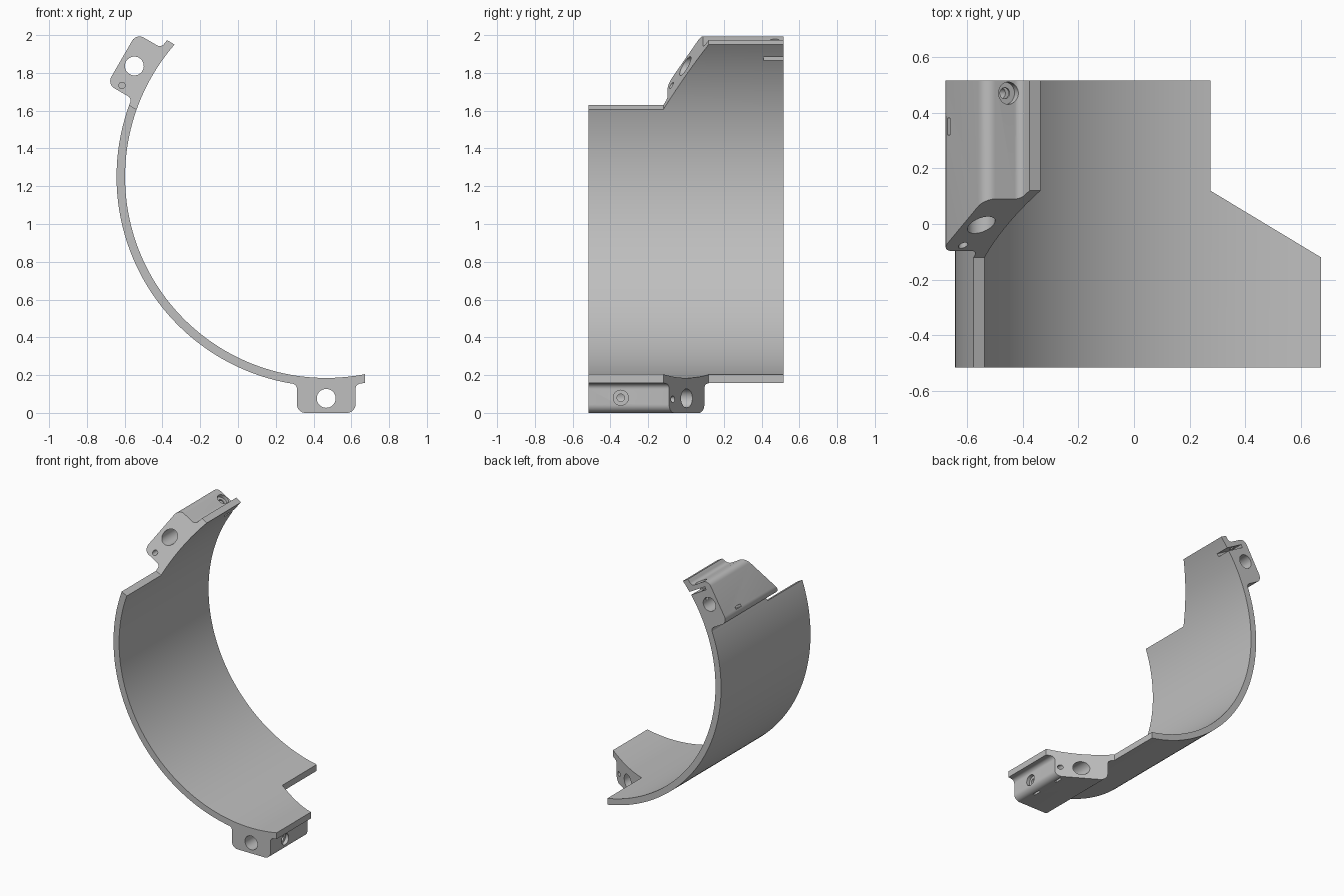
import bpy, bmesh
from math import radians, cos, sin, sqrt, pi
from mathutils import Matrix, Vector

if "Cube" in bpy.data.objects:
    bpy.data.objects.remove(bpy.data.objects["Cube"], do_unlink=True)

# Main dimensions: ring centre, radii, half length, lug sizes
CX, CZ = 0.467, 1.25
R_IN, R_OUT, R_FOOT = 1.065, 1.11, 1.25
HALF = 0.515
END = 0.205
LUG_W, ROUND, FILLET = 0.155, 0.045, 0.028
TURN = radians(120)

grey = bpy.data.materials.new("plain_grey")
grey.use_nodes = True
grey.diffuse_color = (0.52, 0.52, 0.52, 1)
grey.node_tree.nodes["Principled BSDF"].inputs["Base Color"].default_value = grey.diffuse_color

# Lug frames: origin on the ring axis, lug pointing down local z
LOWER = Matrix.Translation((CX, 0, CZ))
UPPER = LOWER @ Matrix.Rotation(TURN, 4, 'Y')


def arc(x, z, r, a, b, n):
    """Points (x, z) along an arc, angles in degrees."""
    steps = [radians(a + (b - a) * i / n) for i in range(n + 1)]
    return [(x + r * cos(t), z + r * sin(t)) for t in steps]


def new_object(name, bm, matrix):
    bmesh.ops.recalc_face_normals(bm, faces=bm.faces)
    mesh = bpy.data.meshes.new(name)
    bm.to_mesh(mesh)
    bm.free()
    mesh.materials.append(grey)
    obj = bpy.data.objects.new(name, mesh)
    obj.matrix_world = matrix
    bpy.context.collection.objects.link(obj)
    return obj


def prism(name, points, push, matrix=Matrix()):
    bm = bmesh.new()
    face = bm.faces.new([bm.verts.new(p) for p in points])
    moved = bmesh.ops.extrude_face_region(bm, geom=[face])["geom"]
    verts = [v for v in moved if isinstance(v, bmesh.types.BMVert)]
    bmesh.ops.translate(bm, vec=push, verts=verts)
    return new_object(name, bm, matrix)


def rod(name, start, end, radius, matrix):
    a, b = Vector(start), Vector(end)
    turn = (b - a).to_track_quat('Z', 'Y').to_matrix().to_4x4()
    bm = bmesh.new()
    bmesh.ops.create_cone(bm, cap_ends=True, segments=40, radius1=radius, radius2=radius,
                          depth=(b - a).length, matrix=Matrix.Translation((a + b) / 2) @ turn)
    return new_object(name, bm, matrix)


def box(name, centre, size, matrix):
    bm = bmesh.new()
    bmesh.ops.create_cube(bm, size=1, matrix=Matrix.Translation(centre) @ Matrix.Diagonal((*size, 1)))
    return new_object(name, bm, matrix)


# Lug outline, from its -x side to its +x side
z_end = -sqrt(R_OUT ** 2 - END ** 2)
z_fillet = z_end - 0.004 - FILLET
side, corner, foot = LUG_W + FILLET, LUG_W - ROUND, -R_FOOT + ROUND
lug = (arc(-side, z_fillet, FILLET, 90, 0, 8) + arc(-corner, foot, ROUND, 180, 270, 8)
       + arc(corner, foot, ROUND, 270, 360, 8) + arc(side, z_fillet, FILLET, 180, 90, 8))


def place(points, matrix):
    return [matrix @ Vector((x, -HALF, z)) for x, z in points]


# Whole bracket outline: upper lug, outer wall, lower lug, inner wall
reach = 9.8
z_in = -sqrt(R_IN ** 2 - END ** 2)
outline = place([(-END, z_end)] + lug, UPPER)
outline += place(arc(0, 0, R_OUT, 150 + reach, 270 - reach, 72), LOWER)
outline += place(lug + [(END, z_end)], LOWER)
swing = 11.1
outline += place([(END, z_in)] + arc(0, 0, R_IN, 270 + swing - 1, 150 - swing + 1, 96), LOWER)
outline += place([(-END, z_in)], UPPER)
body = prism("clamp_shell", outline, (0, 2 * HALF, 0))

# Interlocking slanted steps at both ends
step, low, tall = 0.193, -1.4, (0, 0, 0.5)
lower_cut = [(-step, 0.7), (-step, 0.12), (END, -0.12), (0.3, -0.177), (0.3, 0.7)]
upper_cut = [(-x, -y) for x, y in lower_cut]
cutters = [prism("lower_step_cutter", [(x, y, low) for x, y in lower_cut], tall, LOWER),
           prism("upper_step_cutter", [(x, y, low) for x, y in upper_cut], tall, UPPER)]

# Bolt hole, pin hole and slots in each lug
for label, frame in (("lower", LOWER), ("upper", UPPER)):
    cutters.append(rod(label + "_bolt_hole", (0, -0.7, -1.173), (0, 0.7, -1.173), 0.05, frame))
    cutters.append(rod(label + "_pin_hole", (0.122, -0.2, -1.178), (0.122, 0.1, -1.178), 0.017, frame))

# Counterbored cross screws
for label, frame, s, y, z in (("lower", LOWER, 1, -0.345, -1.17), ("upper", UPPER, -1, 0.47, -1.15)):
    cutters.append(rod(label + "_screw_bore", (s * 0.13, y, z), (s * 0.22, y, z), 0.04, frame))
    cutters.append(rod(label + "_screw_hole", (s * 0.01, y, z), (s * 0.2, y, z), 0.02, frame))

# Nut slot through the inner wall and small slots in the lug feet
cutters.append(box("nut_slot", (-0.11, 0.47, -1.1), (0.022, 0.12, 0.2), UPPER))
for label, frame, y in (("upper", UPPER, 0.35), ("lower_front", LOWER, -0.345), ("lower_back", LOWER, -0.12)):
    cutters.append(box(label + "_foot_slot", (0.1, y, -1.24), (0.018, 0.06, 0.08), frame))

# Apply all cuts and remove the cutters
bpy.context.view_layer.objects.active = body
for cutter in cutters:
    cutter.hide_render = True
    mod = body.modifiers.new(cutter.name, 'BOOLEAN')
    mod.operation, mod.solver, mod.object = 'DIFFERENCE', 'EXACT', cutter
    bpy.ops.object.modifier_apply(modifier=mod.name)
for cutter in cutters:
    bpy.data.objects.remove(cutter, do_unlink=True)

# Smooth curved walls, crisp edges
bpy.ops.object.select_all(action='DESELECT')
body.select_set(True)
bpy.ops.object.shade_smooth_by_angle(angle=radians(25))
